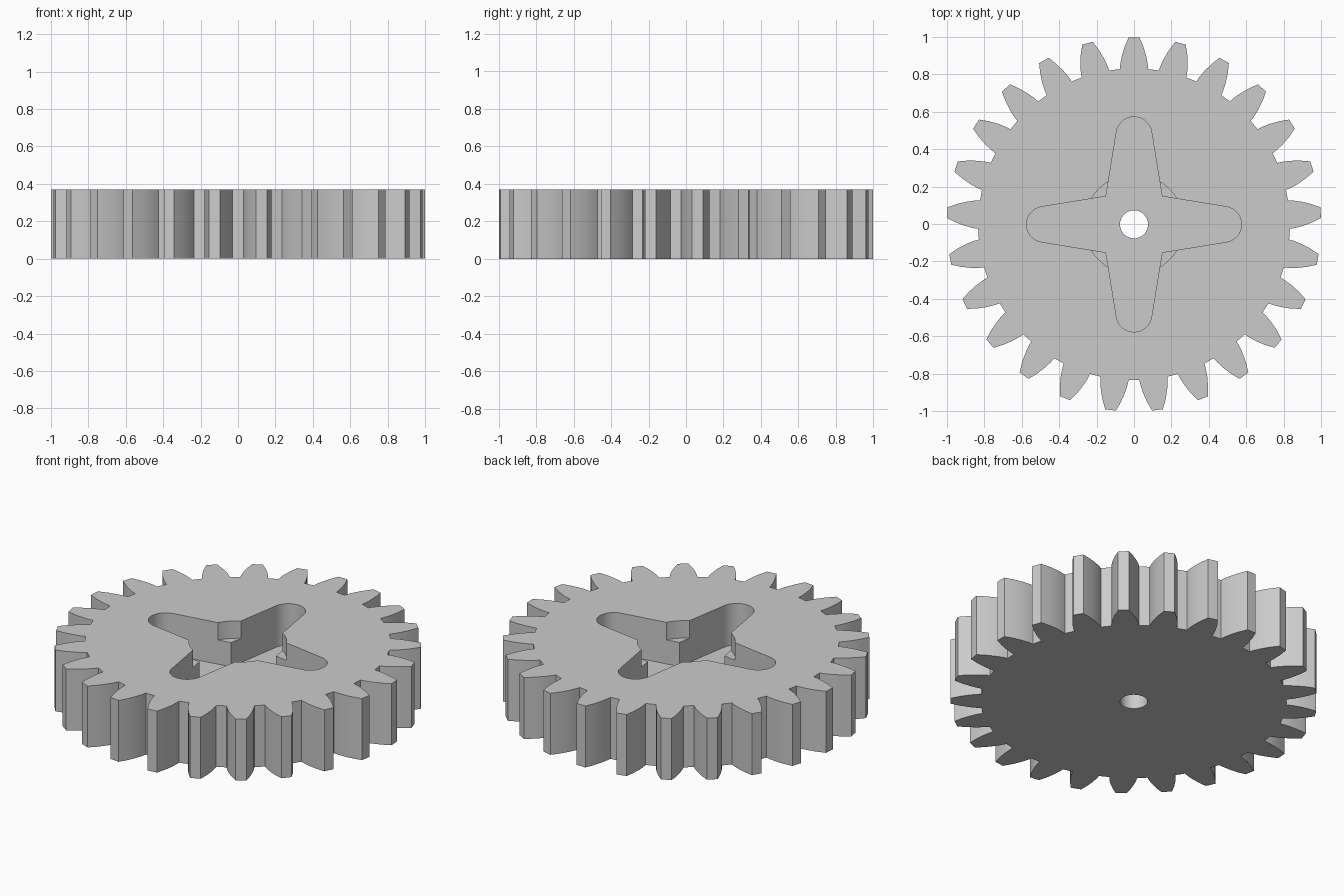
import bpy
import bmesh
from math import sin, cos, pi, radians, tau

cube = bpy.data.objects.get("Cube")
if cube:
    bpy.data.objects.remove(cube, do_unlink=True)

TEETH = 25
HEIGHT = 0.37
FLOOR = 0.12          # bottom of the cross recess
LEDGE = 0.265         # bottom of the shallow round counterbore
TOP = HEIGHT + 0.1    # cutters reach past the top face
SHIFT_Y = -0.002      # centres the odd-toothed outline

grey = bpy.data.materials.new("light grey")
grey.use_nodes = True
grey.diffuse_color = (0.6, 0.6, 0.6, 1)
grey.node_tree.nodes["Principled BSDF"].inputs["Base Color"].default_value = (0.6, 0.6, 0.6, 1)


def prism(name, outline, z0, z1):
    """Extrude a closed outline of (x, y) points from z0 to z1."""
    bm = bmesh.new()
    base = bm.faces.new([bm.verts.new((x, y + SHIFT_Y, z0)) for x, y in outline])
    top = bmesh.ops.extrude_face_region(bm, geom=[base])["geom"]
    verts = [g for g in top if isinstance(g, bmesh.types.BMVert)]
    bmesh.ops.translate(bm, verts=verts, vec=(0, 0, z1 - z0))
    bmesh.ops.recalc_face_normals(bm, faces=bm.faces)
    mesh = bpy.data.meshes.new(name)
    bm.to_mesh(mesh)
    bm.free()
    mesh.materials.append(grey)
    obj = bpy.data.objects.new(name, mesh)
    bpy.context.collection.objects.link(obj)
    return obj


def spin(points, count, start=0):
    """Repeat points around the centre."""
    return [(x * cos(a) - y * sin(a), x * sin(a) + y * cos(a))
            for a in (start + tau * i / count for i in range(count))
            for x, y in points]


def circle(radius, segments=64):
    return spin([(radius, 0)], segments)


# Toothed body: one tooth as (radius, half width), mirrored then repeated
flank = [(0.83, 0.076), (0.86, 0.073), (0.90, 0.065), (0.95, 0.050), (1.0, 0.029)]
tooth = [(r, -w) for r, w in flank] + [(r, w) for r, w in reversed(flank)]
gear = prism("gear_body", spin(tooth, TEETH, pi / 2), 0, HEIGHT)

# Tapered arm with a rounded end, repeated to form the cross
arm = [(0.15, -0.15)]
for i in range(17):
    a = radians(-81 + 162 * i / 16)
    arm.append((0.48 + 0.095 * cos(a), 0.095 * sin(a)))

cutters = [
    prism("cross_recess", spin(arm, 4), FLOOR, TOP),
    prism("round_counterbore", circle(0.267), LEDGE, TOP),
    prism("shaft_hole", circle(0.075, 48), -0.1, TOP),
]

# Cut the recesses and remove the helpers
bpy.ops.object.select_all(action='DESELECT')
bpy.context.view_layer.objects.active = gear
gear.select_set(True)
for cutter in cutters:
    cutter.hide_render = True
    mod = gear.modifiers.new(cutter.name, 'BOOLEAN')
    mod.operation = 'DIFFERENCE'
    mod.solver = 'EXACT'
    mod.object = cutter
    bpy.ops.object.modifier_apply(modifier=mod.name)
    bpy.data.objects.remove(cutter, do_unlink=True)

bpy.ops.object.shade_smooth_by_angle(angle=radians(25))
